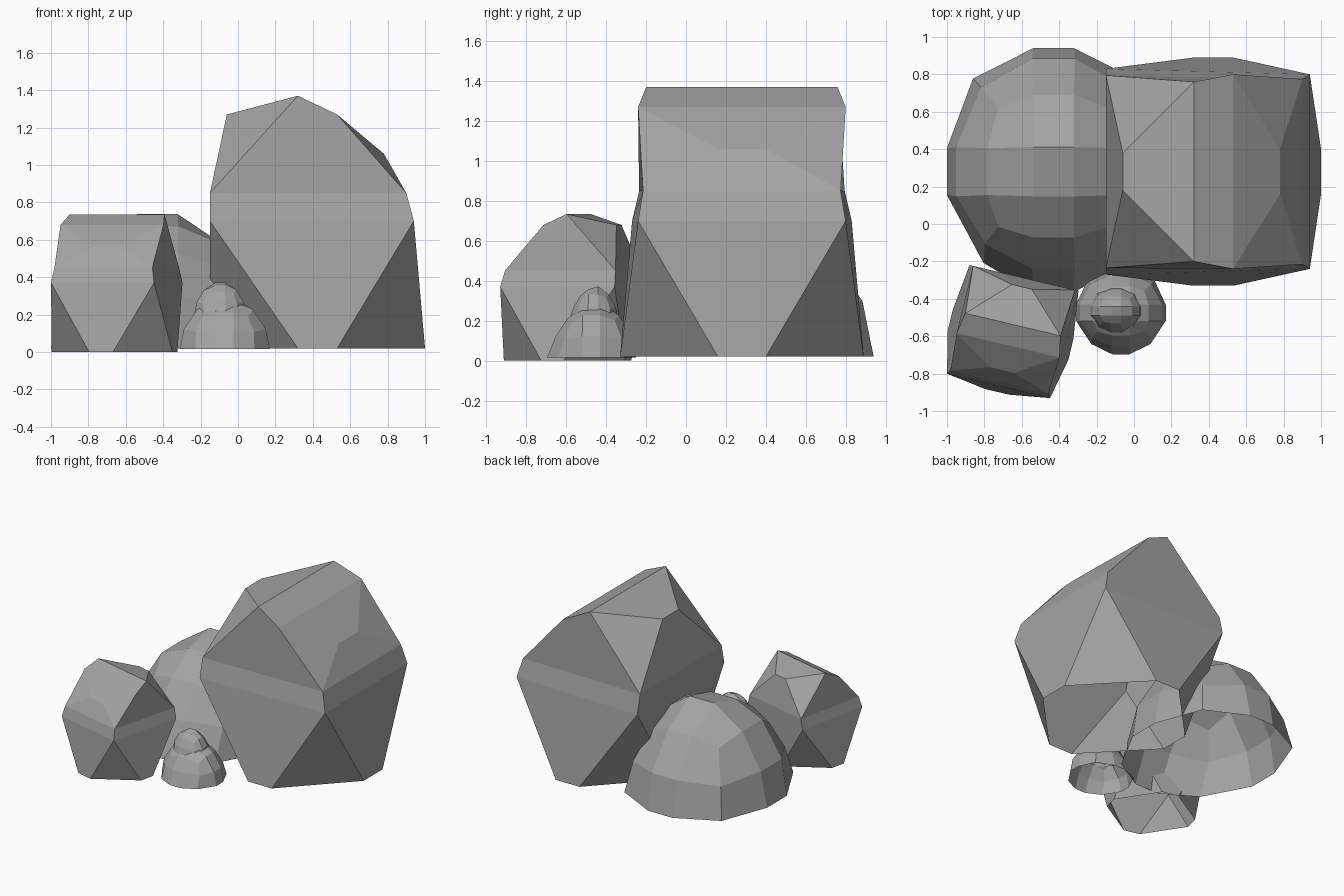
import bpy, math
from mathutils import Matrix

if "Cube" in bpy.data.objects:
    bpy.data.objects.remove(bpy.data.objects["Cube"])

# Dark stone colour
stone = bpy.data.materials.new("stone")
stone.diffuse_color = (.37, .37, .37, 1)
stone.use_nodes = True
stone.node_tree.nodes["Principled BSDF"].inputs["Base Color"].default_value = stone.diffuse_color


def make(name, verts, faces, matrix):
    mesh = bpy.data.meshes.new(name)
    mesh.from_pydata([matrix @ Matrix.Translation(v).to_translation() for v in verts], [], faces)
    mesh.update()
    mesh.materials.append(stone)
    ob = bpy.data.objects.new(name, mesh)
    bpy.context.collection.objects.link(ob)
    return ob


# Faceted rock: half the points, the other half mirrored across y (open underneath)
def rock(name, loc, scale, angle):
    half = [(-.105, -.61, 0), (.105, -.61, 0), (.575, -.12, 0), (-.575, -.12, 0),
            (.515, -.52, .68), (-.575, -.55, .68),
            (.475, -.495, .83), (-.575, -.515, .83),
            (-.485, -.10, 1.25), (-.105, -.48, 1.35), (.105, -.52, 1.25), (.355, -.12, 1.04)]
    n = len(half)
    verts = half + [(x, -y, z) for x, y, z in half]
    side = [(0, 1, 4, 5), (1, 2, 4), (3, 0, 5), (5, 4, 6, 7),
            (7, 6, 10, 9), (7, 9, 8), (6, 11, 10)]
    faces = side + [tuple(i + n for i in reversed(f)) for f in side]
    # strips joining the two halves, east side up over the top and down the west
    loop = [2, 4, 6, 11, 10, 9, 8, 7, 5, 3]
    for a, b in zip(loop, loop[1:]):
        faces.append((a, a + n, b + n, b))
    m = (Matrix.Translation(loc) @ Matrix.Rotation(math.radians(angle), 4, 'Z')
         @ Matrix.Scale(scale, 4))
    return make(name, verts, faces, m)


# Twelve-sided low dome with a square-grid cap, slumped on the front side (open underneath)
def dome(name, loc, size):
    verts, faces = [], []
    rings = [(.19, 1, 0, .755, 0), (.2, .915, .39, .68, .34), (.19, .62, .77, .52, .68)]
    front = [(.87, .98, 1), (.95, .86, 1), (1, .86, .92)]
    for (u, v, z, c, zc), (fx, fy, fz) in zip(rings, front):
        for q in range(4):
            for x, y, h in ((v, u, z), (c, c, zc), (u, v, z)):
                for _ in range(q):
                    x, y = -y, x
                if y < -.3:
                    x, y, h = (x * fx if abs(x) > .3 else x), y * fy, h * fz
                verts.append((x, y, h))
    verts += [(.19, .2, 1), (-.19, .2, 1), (-.19, -.2, .91), (.19, -.2, .91)]
    for r in (0, 12):
        for i in range(12):
            j = (i + 1) % 12
            faces.append((r + i, r + j, r + 12 + j, r + 12 + i))
    for q in range(4):
        k, p = 24 + 3 * q, (q + 1) % 4
        faces.append((k, k + 1, k + 2, 36 + q))
        faces.append((k + 2, 24 + 3 * p, 36 + p, 36 + q))
    faces.append((36, 37, 38, 39))
    return make(name, verts, faces, Matrix.Translation(loc) @ Matrix.Diagonal((*size, 1)))


rock("large_rock", (.425, .28, .02), 1, 0)
rock("small_rock", (-.66, -.593, 0), .544, -103.3)
dome("round_boulder", (-.43, .28, .02), (.57, .66, .717))
dome("pebble_base", (-.07, -.475, .015), (.24, .226, .275))
dome("pebble_top", (-.095, -.465, .2), (.138, .125, .172))
